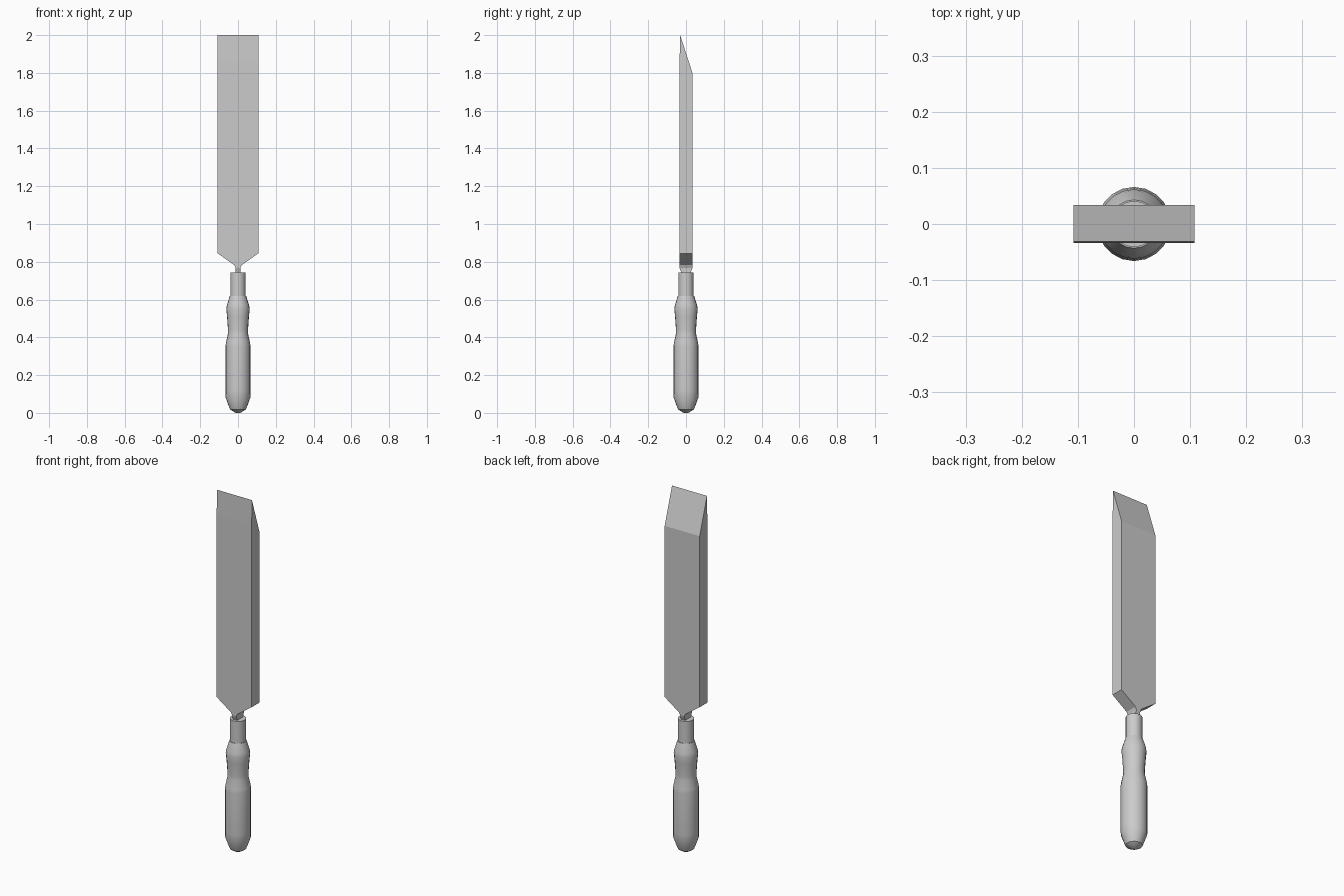
import bpy, bmesh, math

if "Cube" in bpy.data.objects:
    bpy.data.objects.remove(bpy.data.objects["Cube"])


def make_object(name, bm):
    bmesh.ops.recalc_face_normals(bm, faces=bm.faces[:])
    mesh = bpy.data.meshes.new(name)
    bm.to_mesh(mesh)
    bm.free()
    obj = bpy.data.objects.new(name, mesh)
    bpy.context.collection.objects.link(obj)
    return obj


def smooth(obj, degrees):
    bpy.ops.object.select_all(action='DESELECT')
    obj.select_set(True)
    bpy.context.view_layer.objects.active = obj
    bpy.ops.object.shade_smooth_by_angle(angle=math.radians(degrees))


def lathe(name, profile, segments=20):
    bm = bmesh.new()
    rings = []
    for r, z in profile:
        rings.append([bm.verts.new((r * math.cos(2 * math.pi * i / segments),
                                    r * math.sin(2 * math.pi * i / segments), z))
                      for i in range(segments)])
    for low, high in zip(rings, rings[1:]):
        for i in range(segments):
            j = (i + 1) % segments
            bm.faces.new((low[i], low[j], high[j], high[i]))
    bm.faces.new(rings[0])
    bm.faces.new(rings[-1])
    return make_object(name, bm)


# Turned handle with a domed butt and finger waist
handle = lathe("handle", [
    (0.012, 0.0), (0.042, 0.018), (0.047, 0.03), (0.065, 0.08),
    (0.066, 0.12), (0.066, 0.35), (0.064, 0.37), (0.054, 0.415),
    (0.053, 0.44), (0.058, 0.51), (0.062, 0.55), (0.059, 0.57),
    (0.043, 0.62)])
smooth(handle, 35)

# Metal collar
ferrule = lathe("ferrule", [(0.041, 0.60), (0.041, 0.743)])
smooth(ferrule, 35)

# Blade with tang: rows of half width, z at front/back, y at front/back
rows = [
    (0.014, 0.72, 0.72, -0.024, 0.024),
    (0.013, 0.745, 0.745, -0.026, 0.026),
    (0.013, 0.768, 0.768, -0.034, 0.034),
    (0.019, 0.782, 0.782, -0.034, 0.034),
    (0.108, 0.845, 0.845, -0.034, 0.034),
    (0.108, 1.86, 1.80, -0.034, 0.034),
    (0.108, 2.00, 2.00, -0.031, -0.031),
]
bm = bmesh.new()
loops = []
for w, zf, zb, yf, yb in rows:
    loops.append([bm.verts.new(c) for c in
                  ((-w, yf, zf), (w, yf, zf), (w, yb, zb), (-w, yb, zb))])
for a, b in zip(loops, loops[1:]):
    for i in range(4):
        j = (i + 1) % 4
        bm.faces.new((a[i], a[j], b[j], b[i]))
bm.faces.new(loops[0])
# Close the cutting edge to a sharp line
bmesh.ops.remove_doubles(bm, verts=bm.verts[:], dist=0.0001)
make_object("blade", bm)
